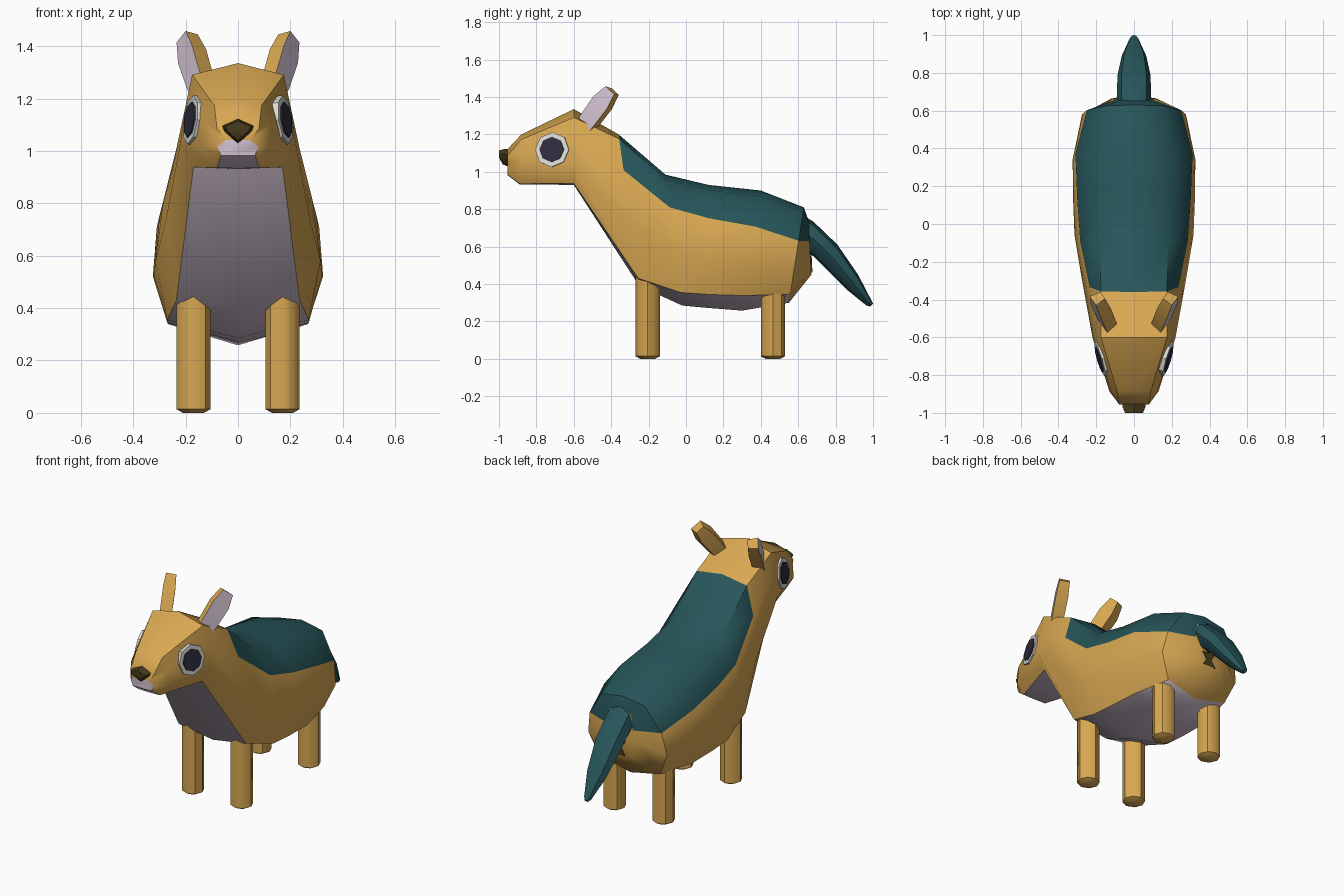
import bpy, bmesh, math
from mathutils import Vector

cube = bpy.data.objects.get("Cube")
if cube:
    bpy.data.objects.remove(cube, do_unlink=True)


def material(name, rgb):
    m = bpy.data.materials.new(name)
    m.use_nodes = True
    m.diffuse_color = (*rgb, 1)
    m.node_tree.nodes["Principled BSDF"].inputs["Base Color"].default_value = (*rgb, 1)
    return m


TAN = material("golden tan", (0.69, 0.39, 0.085))
TEAL = material("dark teal", (0.02, 0.092, 0.102))
LILAC = material("pale lilac", (0.66, 0.55, 0.65))
WHITE = material("eye white", (0.70, 0.70, 0.67))
DARK = material("pupil dark", (0.03, 0.025, 0.046))
BROWN = material("nose brown", (0.07, 0.047, 0.012))


def loft(name, rings, mats, paint=lambda i, j: 0, angle=45):
    """Skin a row of closed rings; paint(ring, strip) picks the material."""
    bm = bmesh.new()
    rows = [[bm.verts.new(p) for p in ring] for ring in rings]
    n = len(rows[0])
    for i in range(len(rows) - 1):
        for j in range(n):
            k = (j + 1) % n
            f = bm.faces.new((rows[i][j], rows[i][k], rows[i + 1][k], rows[i + 1][j]))
            f.material_index = paint(i, j)
    # end caps are cut into strips running from side to side
    for i, row in ((-1, rows[0]), (len(rows) - 1, rows[-1])):
        for k in range(n // 2):
            ids = list(dict.fromkeys([k, k + 1, n - k - 1, (n - k) % n]))
            f = bm.faces.new([row[a] for a in ids])
            f.material_index = paint(i, k)
    bmesh.ops.recalc_face_normals(bm, faces=bm.faces)
    mesh = bpy.data.meshes.new(name)
    bm.to_mesh(mesh)
    bm.free()
    for m in mats:
        mesh.materials.append(m)
    ob = bpy.data.objects.new(name, mesh)
    bpy.context.collection.objects.link(ob)
    bpy.ops.object.select_all(action='DESELECT')
    ob.select_set(True)
    bpy.context.view_layer.objects.active = ob
    bpy.ops.object.shade_smooth_by_angle(angle=math.radians(angle))
    return ob


def disc(centre, normal, radius, sides=8):
    """Ring of points around a centre, facing along the normal."""
    n = Vector(normal).normalized()
    u = n.cross(Vector((0, 0, 1)) if abs(n.z) < 0.9 else Vector((0, 1, 0))).normalized()
    v = n.cross(u)
    return [Vector(centre) + radius * (math.cos(a) * u + math.sin(a) * v)
            for a in (math.tau * k / sides for k in range(sides))]


# Body sections: top (y, z), bottom (y, z), then (half width, drop from top 0..1)
# for the shoulder, back edge, flank and belly edge
SECTIONS = [
    ((-0.955, 1.12), (-0.955, 0.982), (0.08, 0.25), (0.045, 0.57), (0.078, 0.75), (0.065, 0.99)),
    ((-0.88, 1.20), (-0.89, 0.933), (0.09, 0.10), (0.125, 0.38), (0.13, 0.70), (0.08, 0.99)),
    ((-0.60, 1.335), (-0.60, 0.930), (0.175, 0.11), (0.20, 0.40), (0.22, 0.75), (0.17, 0.98)),
    ((-0.36, 1.20), (-0.25, 0.39), (0.175, 0.03), (0.235, 0.235), (0.275, 0.57), (0.235, 0.95)),
    ((-0.11, 0.985), (-0.02, 0.285), (0.18, 0.04), (0.285, 0.25), (0.315, 0.58), (0.27, 0.90)),
    ((0.12, 0.93), (0.12, 0.272), (0.18, 0.04), (0.30, 0.27), (0.322, 0.61), (0.27, 0.89)),
    ((0.40, 0.90), (0.30, 0.258), (0.18, 0.05), (0.31, 0.30), (0.325, 0.59), (0.265, 0.875)),
    ((0.63, 0.81), (0.55, 0.30), (0.15, 0.05), (0.25, 0.35), (0.275, 0.62), (0.21, 0.91)),
    ((0.655, 0.74), (0.67, 0.45), (0.075, 0.05), (0.09, 0.38), (0.12, 0.60), (0.09, 0.95)),
]


def body_ring(top, bottom, *sides):
    t, b = Vector((0, *top)), Vector((0, *bottom))
    half = [t.lerp(b, f) + Vector((x, 0, 0)) for x, f in sides]
    return [t, *half, b, *[Vector((-p.x, p.y, p.z)) for p in reversed(half)]]


def body_paint(i, j):
    strip = min(j, 9 - j)
    if i == -1:                       # muzzle front
        return 2 if j >= 2 else 0
    if 3 <= i <= 7 and strip <= 1:    # saddle
        return 1
    if i <= 6 and strip == 4:         # chin, chest and belly
        return 2
    return 0


loft("body", [body_ring(*s) for s in SECTIONS], [TAN, TEAL, LILAC],
     lambda i, j: 0 if i == 8 else body_paint(i, j))

# Tail: sections of top (y, z), bottom (y, z), half width
TAIL = [((0.62, 0.77), (0.64, 0.56), 0.085), ((0.68, 0.735), (0.68, 0.55), 0.09),
        ((0.81, 0.61), (0.76, 0.47), 0.088), ((0.92, 0.45), (0.86, 0.37), 0.065),
        ((0.99, 0.315), (0.965, 0.285), 0.025), ((1.0, 0.295), (0.985, 0.28), 0.012)]
loft("tail", [body_ring(t, b, (w * 0.75, 0.12), (w, 0.5), (w * 0.6, 0.88))
              for t, b, w in TAIL], [TEAL])

# Nose: kite shape tapering forward
NOSE = [(0, 1.122), (0.06, 1.095), (0.052, 1.075), (0, 1.028), (-0.052, 1.075), (-0.06, 1.095)]
loft("nose", [[(x * s, y + (0.02 if z < 1.05 else 0), 1.085 + (z - 1.085) * s) for x, z in NOSE]
              for y, s in ((-0.93, 1.0), (-0.97, 1.0), (-1.0, 0.8))], [BROWN], angle=30)

# Cross mark under the tail: four-pointed star plate
star = [((0.062 if k % 2 else 0.016) * math.sin(k * math.pi / 4),
         (0.062 if k % 2 else 0.016) * math.cos(k * math.pi / 4)) for k in range(8)]
loft("rear_mark", [[(x, y - 0.05 * z, 0.505 + z) for x, z in star] for y in (0.665, 0.674)],
     [BROWN], angle=30)

for side, label in ((1, "left"), (-1, "right")):
    # Legs: eight-sided posts with a small bevel at the foot
    for part, y, top in (("front", -0.205, 0.50), ("back", 0.465, 0.42)):
        loft(f"{part}_{label}_leg",
             [disc((side * 0.17, y, z), (0, 0, 1), r)
              for z, r in ((0, 0.04), (0.014, 0.065), (top, 0.065))], [TAN])

    # Ears: tapered blocks with a pale outer face
    base, tip = Vector((0.135, -0.53, 1.245)), Vector((0.192, -0.392, 1.432))
    u = (tip - base).normalized()
    n = Vector((0.8, -0.5, 0.1))
    n = (n - n.dot(u) * u).normalized()
    w = u.cross(n)
    ear = []
    for t, hw, hn in ((-0.15, 0.045, 0.03), (0.1, 0.052, 0.035), (0.65, 0.056, 0.036), (1, 0.036, 0.03)):
        c = base.lerp(tip, t)
        ring = [c + w * a * hw * (1 if b > 0 else 0.75) + n * b * hn
                for a, b in ((-1, 1), (1, 1), (1, -1), (-1, -1))]
        ear.append([(side * p.x, p.y, p.z) for p in ring])
    loft(f"{label}_ear", ear, [TAN, LILAC], lambda i, j: int(j == 0 and 0 <= i <= 2))

    # Eyes: pale disc with a dark disc on it
    normal = Vector((side * 0.95, -0.28, 0.13)).normalized()
    centre = Vector((side * 0.174, -0.715, 1.118))
    for part, r, lo, hi, mat in (("eye_white", 0.094, -0.02, 0.008, WHITE),
                                 ("pupil", 0.068, 0.006, 0.014, DARK)):
        loft(f"{label}_{part}", [disc(centre + normal * d, normal, r) for d in (lo, hi)],
             [mat], angle=30)
